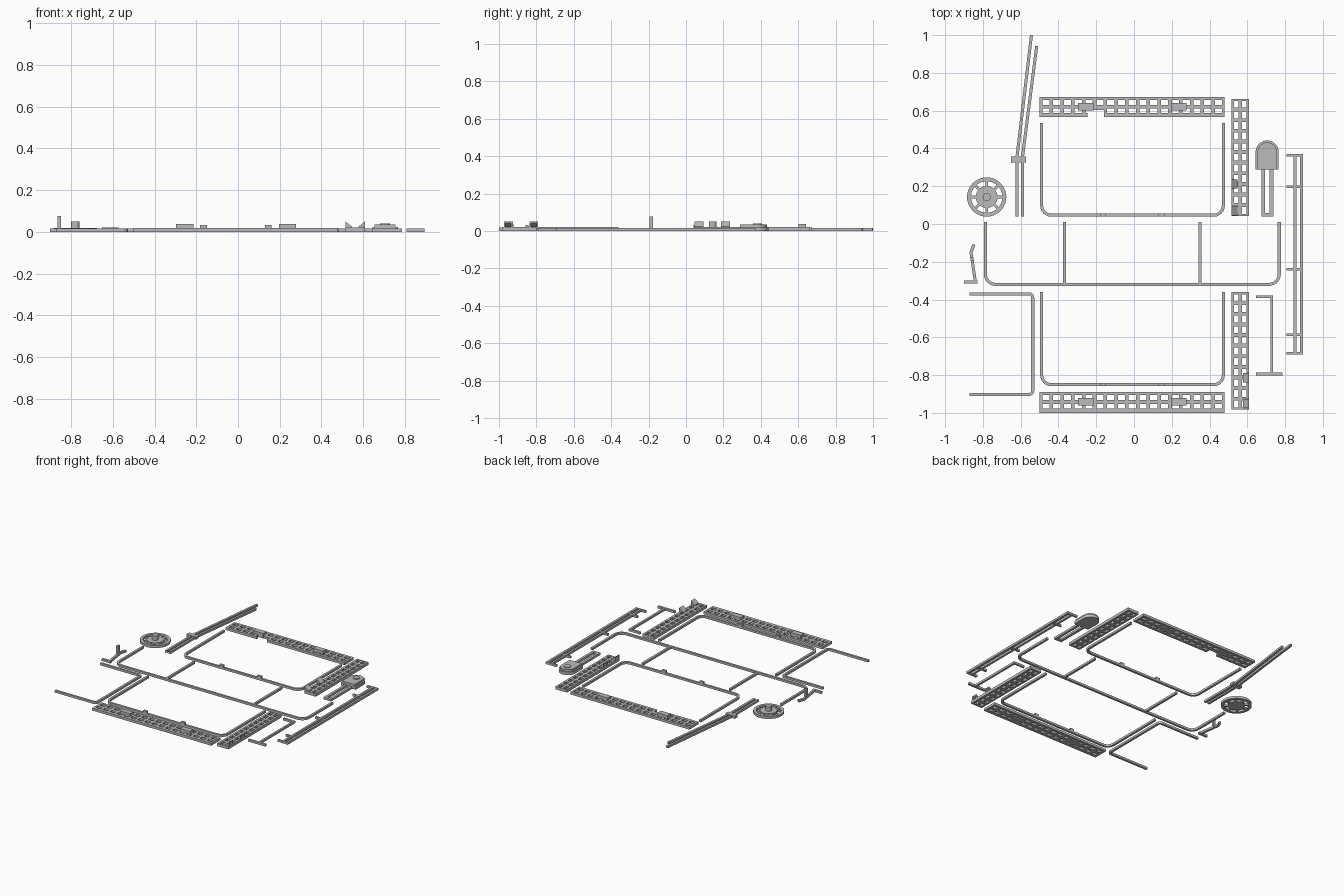
import bpy, bmesh, math
from mathutils import Vector

if "Cube" in bpy.data.objects:
    bpy.data.objects.remove(bpy.data.objects["Cube"])

grey = bpy.data.materials.new("metal_grey")
grey.diffuse_color = (0.5, 0.5, 0.5, 1)
grey.use_nodes = True
grey.node_tree.nodes["Principled BSDF"].inputs["Base Color"].default_value = grey.diffuse_color
BAR = 0.016          # common bar thickness


def finish(name, bm):
    bmesh.ops.remove_doubles(bm, verts=bm.verts, dist=1e-5)
    bmesh.ops.recalc_face_normals(bm, faces=bm.faces)
    me = bpy.data.meshes.new(name)
    bm.to_mesh(me)
    bm.free()
    me.materials.append(grey)
    ob = bpy.data.objects.new(name, me)
    bpy.context.collection.objects.link(ob)
    return ob


def extrude_up(bm, faces, h):
    """Give flat faces a thickness, keeping the underside."""
    geo = bmesh.ops.extrude_face_region(bm, geom=faces, use_keep_orig=True)["geom"]
    bmesh.ops.translate(bm, vec=(0, 0, h), verts=[g for g in geo if isinstance(g, bmesh.types.BMVert)])


def prism(name, outline, z0, z1):
    bm = bmesh.new()
    f = bm.faces.new([bm.verts.new((x, y, z0)) for x, y in outline])
    extrude_up(bm, [f], z1 - z0)
    return finish(name, bm)


def box(name, x0, x1, y0, y1, z0, z1):
    return prism(name, [(x0, y0), (x1, y0), (x1, y1), (x0, y1)], z0, z1)


def disc(name, x, y, r, z0, z1, n=32):
    a = [2 * math.pi * i / n for i in range(n)]
    return prism(name, [(x + r * math.cos(t), y + r * math.sin(t)) for t in a], z0, z1)


def bar(name, pts, radius=0.0, w=BAR, z1=BAR):
    """Flat bar following a path whose corners are rounded."""
    p = [Vector(q) for q in pts]
    path = [p[0]]
    for a, b, c in zip(p, p[1:], p[2:]):
        if radius == 0:
            path.append(b)
            continue
        s, e = b + (a - b).normalized() * radius, b + (c - b).normalized() * radius
        centre = s + e - b
        for i in range(7):
            t = i / 6 * math.pi / 2
            path.append(centre + (s - centre) * math.cos(t) + (e - centre) * math.sin(t))
    path.append(p[-1])
    left, right = [], []
    for i, q in enumerate(path):
        d0 = (q - path[i - 1]).normalized() if i else (path[1] - q).normalized()
        d1 = (path[i + 1] - q).normalized() if i < len(path) - 1 else d0
        n0, n1 = Vector((-d0.y, d0.x)), Vector((-d1.y, d1.x))
        m = (n0 + n1).normalized()
        off = m * (w / 2 / m.dot(n0))
        left.append(q + off)
        right.append(q - off)
    bm = bmesh.new()
    lv = [bm.verts.new((*q, 0)) for q in left]
    rv = [bm.verts.new((*q, 0)) for q in right]
    fs = [bm.faces.new((lv[i], rv[i], rv[i + 1], lv[i + 1])) for i in range(len(lv) - 1)]
    extrude_up(bm, fs, z1)
    return finish(name, bm)


def perforated(name, x0, x1, y0, y1, xs, ys, hx, hy, h, notch=None):
    """Plate with a grid of rectangular through holes and an optional notch."""
    cx = {x0, x1} | {x + s * hx for x in xs for s in (-1, 1)}
    cy = {y0, y1} | {y + s * hy for y in ys for s in (-1, 1)}
    if notch:
        cx |= {notch[0], notch[1]}
        cy.add(notch[2])
    cx, cy = sorted(cx), sorted(cy)
    bm = bmesh.new()
    fs = []
    for a, b in zip(cx, cx[1:]):
        for c, d in zip(cy, cy[1:]):
            mx, my = (a + b) / 2, (c + d) / 2
            if notch and notch[0] < mx < notch[1]:
                if my < notch[2]:
                    continue
                hole = my > notch[2] + 0.02 and any(abs(mx - x) < hx for x in xs)
            else:
                hole = any(abs(mx - x) < hx for x in xs)
            if hole and any(abs(my - y) < hy for y in ys):
                continue
            fs.append(bm.faces.new([bm.verts.new((u, v, 0)) for u, v in ((a, c), (b, c), (b, d), (a, d))]))
    bmesh.ops.remove_doubles(bm, verts=bm.verts, dist=1e-5)
    extrude_up(bm, bm.faces[:], h)
    return finish(name, bm)


# Long perforated plates with raised pads
cols = [-0.466 + 0.0571 * i for i in range(17)]
for tag, y0, y1, rows, notch in (("back", 0.567, 0.673, (0.599, 0.643), (-0.245, -0.16, 0.603)),
                                 ("front", -1.0, -0.89, (-0.965, -0.919), None)):
    perforated(tag + "_plate", -0.50, 0.48, y0, y1, cols, rows, 0.019, 0.0125, 0.018, notch)
    yc = sum(rows) / 2
    for x in (-0.255, 0.237):
        box(tag + "_plate_pad", x - 0.041, x + 0.041, yc - 0.02, yc + 0.02, 0, 0.037)


# Side perforated plates with wedge brackets
def wedge(name, xo, xi, y0, y1, zb, zt, lift=0.0):
    bm = bmesh.new()
    prof = [(xo, zb + lift), (xi, zb), (xi, zb + 0.004), (xo, zt)]
    f = bm.faces.new([bm.verts.new((x, y0, z)) for x, z in prof])
    geo = bmesh.ops.extrude_face_region(bm, geom=[f], use_keep_orig=True)["geom"]
    bmesh.ops.translate(bm, vec=(0, y1 - y0, 0), verts=[g for g in geo if isinstance(g, bmesh.types.BMVert)])
    return finish(name, bm)


for tag, y0, y1, xo, xi, hooks in (("rear_side", 0.043, 0.663, 0.515, 0.547, (0.07, 0.212)),
                                   ("front_side", -0.982, -0.36, 0.609, 0.577, (-0.95, -0.814))):
    rows = [y0 + 0.029 + 0.0562 * i for i in range(11)]
    perforated(tag + "_plate", 0.515, 0.609, y0, y1, (0.541, 0.583), rows, 0.0115, 0.018, 0.021)
    for y in hooks:
        wedge("bracket_roof", xo, xi, y - 0.024, y + 0.024, 0.02, 0.05, 0.022)
        for s in (-1, 1):
            wedge("bracket_cheek", xo, xi, y + s * 0.024, y + s * 0.014, 0.02, 0.05)

# Rounded U frames with clips
for tag, yt, yb in (("back", 0.534, 0.047), ("front", -0.36, -0.85)):
    bar(tag + "_frame", [(-0.489, yt), (-0.489, yb), (0.473, yb), (0.473, yt)], 0.05)
    for x in (-0.165, 0.145):
        box(tag + "_frame_clip", x - 0.016, x + 0.016, yb - 0.008, yb + 0.008, 0.01, 0.032)

# Wide middle frame with cross posts
bar("middle_frame", [(-0.787, 0.01), (-0.787, -0.32), (0.769, -0.32), (0.769, 0.01)], 0.055)
for x in (-0.367, 0.349):
    bar("middle_post", [(x, 0.01), (x, -0.32)])

# Left bracket rail
bar("left_rail", [(-0.87, -0.37), (-0.536, -0.37), (-0.536, -0.902), (-0.87, -0.902)], 0.02)

# Lever with foot and upright prong
bar("lever_arm", [(-0.847, -0.108), (-0.863, -0.15), (-0.84, -0.305)])
bar("lever_foot", [(-0.90, -0.308), (-0.828, -0.308)])
box("lever_prong", -0.865, -0.849, -0.195, -0.176, 0, 0.077)

# Spoked wheel
WX, WY = -0.78, 0.143
bm = bmesh.new()
N = 40
ring = [[bm.verts.new((WX + r * math.cos(2 * math.pi * i / N), WY + r * math.sin(2 * math.pi * i / N), 0))
         for i in range(N)] for r in (0.083, 0.104)]
fs = [bm.faces.new((ring[0][i], ring[1][i], ring[1][(i + 1) % N], ring[0][(i + 1) % N])) for i in range(N)]
extrude_up(bm, fs, 0.018)
finish("wheel_rim", bm)
disc("wheel_disc", WX, WY, 0.058, 0, 0.018)
disc("wheel_hub", WX, WY, 0.021, 0.01, 0.05, 24)
for k in range(8):
    c, s = math.cos(k * math.pi / 4), math.sin(k * math.pi / 4)
    bar("wheel_spoke", [(WX + r * c, WY + r * s) for r in (0.05, 0.086)], w=0.014)

# Pair of bent rods with a clamp
bar("rod_left", [(-0.62, 0.04), (-0.62, 0.35), (-0.543, 0.999)])
bar("rod_right", [(-0.591, 0.04), (-0.591, 0.35), (-0.515, 0.943)])
box("rod_clamp", -0.652, -0.573, 0.325, 0.357, 0, 0.02)


# Round-headed housing on a loop stand
def arch(x, y0, yc, r):
    return [(x - r, y0), (x + r, y0)] + [(x + r * math.cos(i * math.pi / 20), yc + r * math.sin(i * math.pi / 20))
                                         for i in range(21)]


prism("housing_base", arch(0.705, 0.288, 0.381, 0.061), 0, 0.022)
prism("housing_top", arch(0.705, 0.289, 0.381, 0.051), 0.02, 0.036)
disc("housing_knob", 0.705, 0.383, 0.024, 0.03, 0.041, 24)
bar("housing_stand", [(0.684, 0.30), (0.684, 0.05), (0.728, 0.05), (0.728, 0.30)], w=0.019)

# Right-hand stepped rail
bar("outer_rail", [(0.886, 0.37), (0.886, -0.69)])
bar("inner_rail", [(0.852, 0.36), (0.852, -0.68)], w=0.015)
for y in (0.364, -0.685):
    bar("rail_end", [(0.808, y), (0.894, y)], w=0.014)
for y in (0.198, -0.24, -0.587):
    bar("rail_rung", [(0.808, y), (0.886, y)], w=0.014)

# Small stand
bar("stand_column", [(0.645, -0.385), (0.73, -0.385), (0.73, -0.795)], w=0.014)
bar("stand_foot", [(0.645, -0.795), (0.787, -0.795)])

# Smooth the curved walls, keep edges crisp
bpy.ops.object.select_all(action='SELECT')
bpy.context.view_layer.objects.active = bpy.context.scene.objects[0]
bpy.ops.object.shade_smooth_by_angle(angle=math.radians(30))
